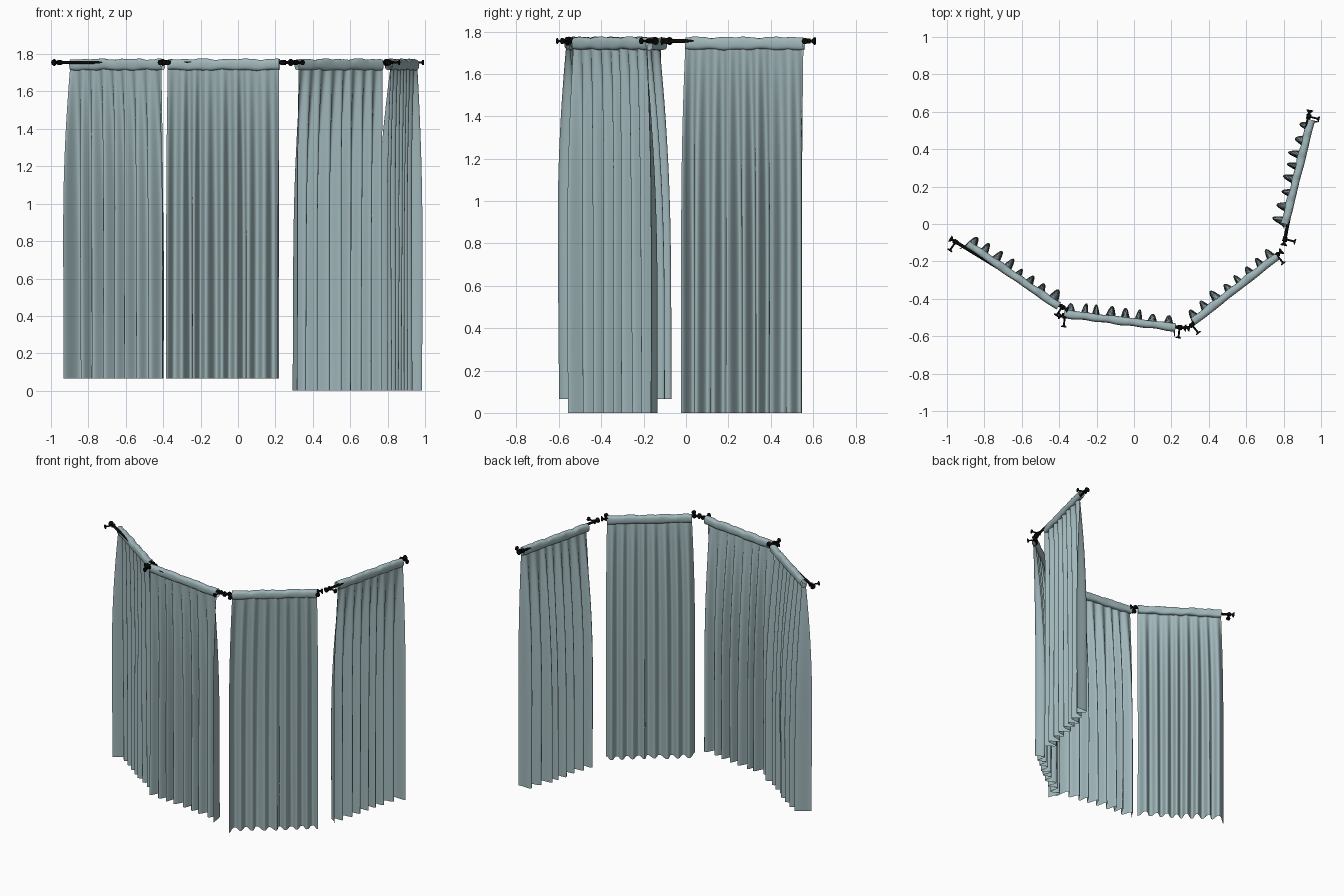
import bpy, math, random
from mathutils import Vector

if "Cube" in bpy.data.objects:
    bpy.data.objects.remove(bpy.data.objects["Cube"])

def material(name, col):
    m = bpy.data.materials.new(name)
    m.diffuse_color = (*col, 1)
    m.use_nodes = True
    m.node_tree.nodes["Principled BSDF"].inputs["Base Color"].default_value = m.diffuse_color
    return m

CLOTH = material("grey_blue_cloth", (0.35, 0.47, 0.49))
METAL = material("black_metal", (0.003, 0.003, 0.003))
ROD_Z = 1.755

def grid_mesh(name, rings, mat, closed):
    """Skin a list of equal-length point rows; closed wraps each row."""
    n = len(rings[0])
    verts = [p for r in rings for p in r]
    faces = []
    for i in range(len(rings) - 1):
        for j in range(n if closed else n - 1):
            k = (j + 1) % n
            faces.append((i * n + j, i * n + k, (i + 1) * n + k, (i + 1) * n + j))
    me = bpy.data.meshes.new(name)
    me.from_pydata(verts, [], faces)
    me.materials.append(mat)
    me.update()
    ob = bpy.data.objects.new(name, me)
    bpy.context.collection.objects.link(ob)
    bpy.ops.object.select_all(action='DESELECT')
    ob.select_set(True)
    bpy.context.view_layer.objects.active = ob
    bpy.ops.object.shade_smooth_by_angle(angle=math.radians(60))
    return ob

def lathe(name, start, axis, profile, sides=14):
    """Turn (distance, radius) pairs around an axis."""
    a = axis.normalized()
    s = a.cross(Vector((0, 0, 1))).normalized()
    t = s.cross(a)
    rings = [[start + a * d + (s * math.cos(q) + t * math.sin(q)) * r
              for q in (2 * math.pi * k / sides for k in range(sides))]
             for d, r in profile]
    return grid_mesh(name, rings, METAL, True)

def smooth(x):
    x = max(0.0, min(1.0, x))
    return x * x * (3 - 2 * x)

def ease(x):
    return 1 - (1 - max(0.0, min(1.0, x))) ** 2

def make_rod(tag, a, b, inward):
    d = b - a
    L = d.length
    # trumpet finial, neck and collar, mirrored to the far end
    end = [(0, 0.0005), (0, 0.019), (0.005, 0.018), (0.016, 0.007), (0.022, 0.007),
           (0.024, 0.013), (0.030, 0.013), (0.032, 0.009)]
    lathe(tag + "_rod", a, d, end + [(L - x, r) for x, r in reversed(end)])
    # wall brackets on the outer side: rod ring, arm and wall plate
    for i, x in enumerate((0.036, L - 0.036)):
        p = a + d.normalized() * x
        lathe(f"{tag}_bracket_{i}", p + inward * 0.012, -inward,
              [(0, 0.0005), (0, 0.013), (0.022, 0.013), (0.024, 0.005), (0.060, 0.005),
               (0.066, 0.015), (0.071, 0.015), (0.071, 0.0005)])

def make_sleeve(tag, a, b, inward, rnd):
    # gathered rod pocket with a gently ruffled top edge
    ph = [rnd.uniform(0, 6.28) for _ in range(6)]
    rings = []
    for i in range(91):
        u = i / 90
        w = math.sin(17 * u + ph[0]) + math.sin(31 * u + ph[1]) + 0.5 * math.sin(61 * u + ph[2])
        v = math.sin(13 * u + ph[3]) + math.sin(29 * u + ph[4])
        thick = 0.0215 + 0.001 * v
        top = 1.773 + 0.002 * w
        low = 1.714 + 0.0018 * v
        c = a.lerp(b, u) + inward * 0.0012 * math.sin(29 * u + ph[5])
        ring = []
        for k in range(20):
            q = 2 * math.pi * k / 20
            co, si = math.cos(q), math.sin(q)
            z = (top + low) / 2 + (top - low) / 2 * math.copysign(abs(si) ** 0.75, si)
            ring.append(Vector((c.x, c.y, z)) + inward * thick * math.copysign(abs(co) ** 0.75, co))
        rings.append(ring)
    grid_mesh(tag + "_rod_pocket", rings, CLOTH, True)

def make_drape(tag, a, b, inward, bottom, pleats, ends, rnd):
    # pleated sheet: tapering folds deepen below the pocket, free hems curl outward
    d = b - a
    L = d.length
    d = d / L
    per = 16
    height = [rnd.uniform(0.75, 1.05) for _ in range(pleats)]
    lean = [rnd.uniform(-0.10, 0.10) for _ in range(pleats)]
    width = [rnd.uniform(0.82, 1.18) for _ in range(pleats)]
    total = sum(width)
    starts = [sum(width[:k]) / total for k in range(pleats + 1)]
    ph = [rnd.uniform(0, 6.28) for _ in range(4)]
    rows = []
    for r in range(31):
        t = (r / 30) ** 1.4
        z = 1.735 + (bottom - 1.735) * t
        amp = 0.15 + 0.85 * ease(t / 0.7)
        grow = ease(t / 0.5)
        row = []
        for c in range(pleats * per + 1):
            k = min(c // per, pleats - 1)
            f = c / per - k
            u = starts[k] + f * (starts[k + 1] - starts[k])
            # soft trapezoid fold
            g = 0.5 - 0.5 * math.cos(2 * math.pi * f)
            fold = 0.55 * g + 0.45 * smooth(g)
            off = -0.012 + 0.012 * grow + 0.072 * amp * fold * height[k]
            off += amp * (0.004 * math.sin(9 * u + 3 * t + ph[0])
                          + 0.002 * math.sin(53 * u + 2 * t + ph[1]))
            e = ends[0] if u < 0.5 else ends[1]
            off -= 0.044 * e[1] * grow * smooth((abs(u - 0.5) - 0.46) / 0.04)
            side = (u - 0.5) * 2
            s = u * L + math.copysign(e[0] * grow * abs(side), side)
            s += lean[k] * t * g * L / pleats
            p = a + d * s + inward * off
            row.append(Vector((p.x, p.y, z)))
        rows.append(row)
    grid_mesh(tag + "_drape", rows, CLOTH, False)

# tag, rod ends, cloth ends, hem height, pleats, (spread, curl) at both cloth ends
panels = [
    ("left", (-0.984, -0.077), (-0.353, -0.462), (-0.890, -0.106), (-0.403, -0.440), 0.065, 8,
     ((0.020, 1), (0.0, 0))),
    ("centre", (-0.405, -0.490), (0.280, -0.556), (-0.374, -0.480), (0.222, -0.553), 0.065, 8,
     ((0.010, 0), (0.004, 1.1))),
    ("right", (0.282, -0.562), (0.792, -0.143), (0.317, -0.522), (0.765, -0.172), 0.0, 8,
     ((0.022, 0.6), (0.008, 0))),
    ("far_right", (0.800, -0.116), (0.941, 0.610), (0.807, 0.000), (0.947, 0.557), 0.0, 8,
     ((0.024, 0), (0.0, 0.85))),
]
for n, (tag, r0, r1, c0, c1, hem, pleats, ends) in enumerate(panels):
    rnd = random.Random(11 + n)
    ra, rb = Vector((*r0, ROD_Z)), Vector((*r1, ROD_Z))
    ca, cb = Vector((*c0, ROD_Z)), Vector((*c1, ROD_Z))
    d = (cb - ca).normalized()
    inward = Vector((-d.y, d.x, 0))
    make_rod(tag, ra, rb, inward)
    make_sleeve(tag, ca, cb, inward, rnd)
    make_drape(tag, ca, cb, inward, hem, pleats, ends, rnd)
